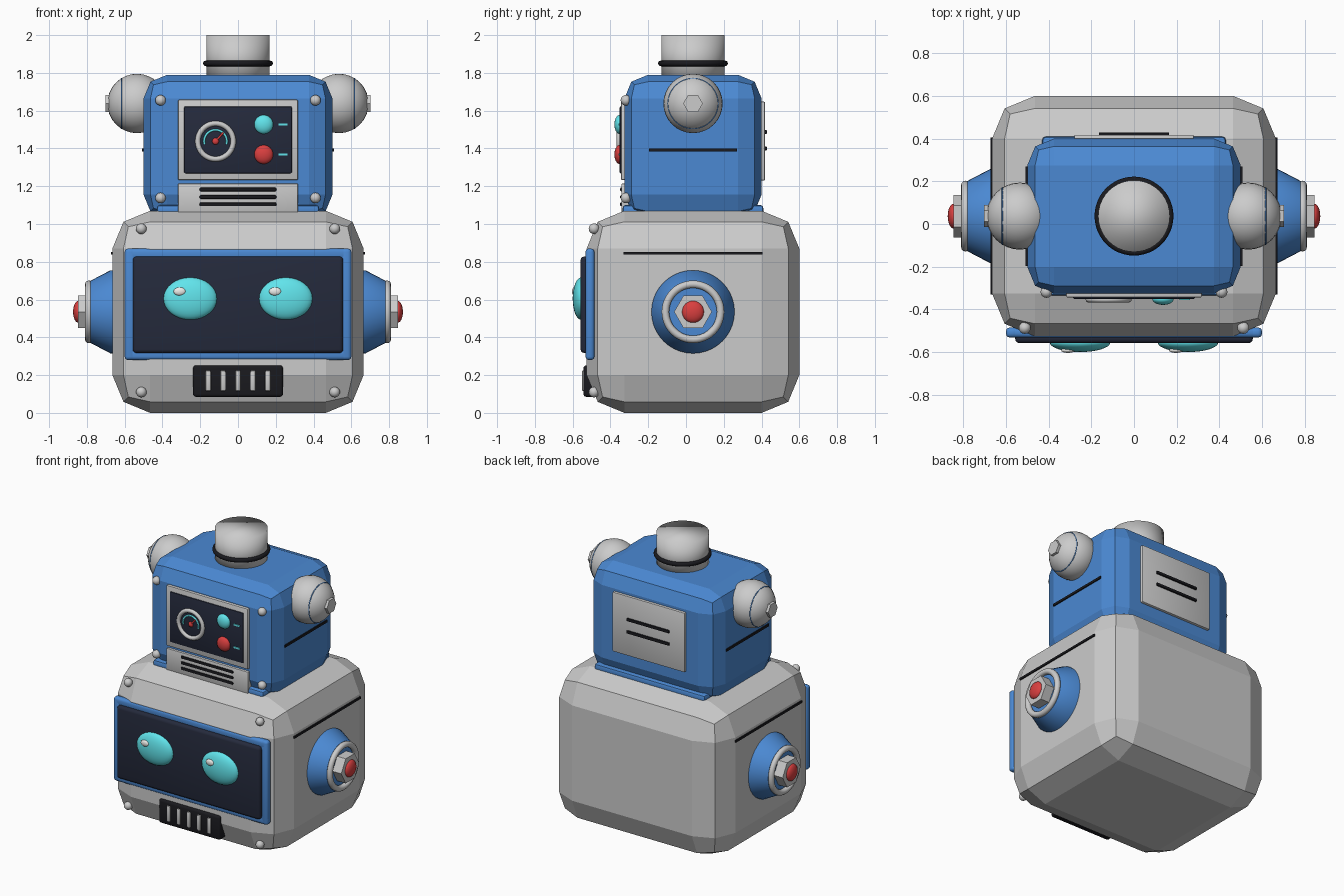
import bpy, bmesh, math
from mathutils import Vector, Matrix

if "Cube" in bpy.data.objects:
    bpy.data.objects.remove(bpy.data.objects["Cube"])

CY = 0.037  # shared centre line in y


def material(name, rgb):
    m = bpy.data.materials.new(name)
    m.diffuse_color = (*rgb, 1)
    m.use_nodes = True
    m.node_tree.nodes["Principled BSDF"].inputs["Base Color"].default_value = m.diffuse_color
    return m


BLUE = material("blue", (0.07, 0.25, 0.65))
NAVY = material("navy", (0.018, 0.023, 0.045))
BLACK = material("black", (0.01, 0.01, 0.013))
TEAL = material("teal", (0.12, 0.78, 0.84))
RED = material("red", (0.7, 0.05, 0.05))
WHITE = material("white", (0.85, 0.85, 0.82))


def finish(name, bm, mat=None, angle=None):
    bmesh.ops.recalc_face_normals(bm, faces=bm.faces)
    me = bpy.data.meshes.new(name)
    if angle:
        for f in bm.faces:
            f.smooth = True
    bm.to_mesh(me)
    bm.free()
    if angle:
        me.set_sharp_from_angle(angle=math.radians(angle))
    if mat:
        me.materials.append(mat)
    ob = bpy.data.objects.new(name, me)
    bpy.context.collection.objects.link(ob)
    return ob


def box(name, x, y, z, mat=None, bevel=0, seg=2, angle=None):
    bm = bmesh.new()
    bmesh.ops.create_cube(bm, size=1)
    for v in bm.verts:
        v.co = [lo + (c + 0.5) * (hi - lo) for c, (lo, hi) in zip(v.co, (x, y, z))]
    if bevel:
        bmesh.ops.bevel(bm, geom=bm.edges[:], offset=bevel, segments=seg,
                        profile=0.5, affect='EDGES', clamp_overlap=True)
    return finish(name, bm, mat, angle)


def ball(name, loc, radii, mat=None, u=32, v=16):
    bm = bmesh.new()
    bmesh.ops.create_uvsphere(bm, u_segments=u, v_segments=v, radius=1,
                              matrix=Matrix.Translation(loc) @ Matrix.Diagonal((*radii, 1)))
    return finish(name, bm, mat, 180)


def lathe(name, pts, loc, axis, mat=None, n=40, closed=False, angle=35):
    """Revolve (radius, height) points around an axis."""
    bm = bmesh.new()
    rot = Vector((0, 0, 1)).rotation_difference(Vector(axis))
    rings = []
    for i in range(n):
        a = math.pi / 2 + math.tau * i / n
        rings.append([bm.verts.new(Vector(loc) + rot @ Vector((r * math.cos(a), r * math.sin(a), h)))
                      for r, h in pts])
    k = len(pts)
    for i in range(n):
        p, q = rings[i], rings[(i + 1) % n]
        for j in range(k if closed else k - 1):
            bm.faces.new((p[j], q[j], q[(j + 1) % k], p[(j + 1) % k]))
    if not closed:
        bm.faces.new([r[0] for r in rings])
        bm.faces.new([r[-1] for r in rings])
    return finish(name, bm, mat, angle)


def ring(name, major, minor, loc, axis, mat=None, n=48):
    pts = [(major + minor * math.cos(math.tau * i / 12), minor * math.sin(math.tau * i / 12))
           for i in range(12)]
    return lathe(name, pts, loc, axis, mat, n, True, 180)


def wire(name, pts, depth, mat):
    cu = bpy.data.curves.new(name, 'CURVE')
    cu.dimensions = '3D'
    cu.bevel_depth = depth
    cu.use_fill_caps = True
    sp = cu.splines.new('POLY')
    sp.points.add(len(pts) - 1)
    for p, co in zip(sp.points, pts):
        p.co = (*co, 1)
    cu.materials.append(mat)
    ob = bpy.data.objects.new(name, cu)
    bpy.context.collection.objects.link(ob)


# Main shells
box("lower_shell", (-0.665, 0.665), (-0.526, 0.6), (0, 1.07), None, 0.2)
box("upper_shell", (-0.5, 0.5), (-0.326, 0.4), (1.03, 1.79), BLUE, 0.125)
box("waist_collar", (-0.43, 0.43), (-0.335, 0.409), (1.045, 1.1), BLUE, 0.015, 2, 40)

# Face screen and its frame
box("face_screen", (-0.557, 0.557), (-0.558, -0.45), (0.317, 0.828), NAVY, 0.02, 3, 40)
for s in (-1, 1):
    box("screen_frame_side", sorted((s * 0.54, s * 0.6)), (-0.532, -0.485), (0.28, 0.87), BLUE, 0.018, 3, 40)
for z in (0.28, 0.81):
    box("screen_frame_bar", (-0.6, 0.6), (-0.532, -0.485), (z, z + 0.06), BLUE, 0.018, 3, 40)

# Eyes with highlights
for s in (-1, 1):
    x = s * 0.253
    ball("eye", (x, -0.555, 0.605), (0.142, 0.045, 0.112), TEAL)
    ball("eye_highlight", (x - 0.056, -0.592, 0.643), (0.033, 0.012, 0.022), WHITE, 16, 8)

# Lower vent
box("vent_plate", (-0.238, 0.238), (-0.543, -0.44), (0.085, 0.252), BLACK, 0.015, 3, 40)
for i in range(-2, 3):
    x = i * 0.079
    box("vent_bar", (x - 0.014, x + 0.014), (-0.551, -0.53), (0.115, 0.225), None, 0.008, 2, 40)

# Details repeated on both sides
for s in (-1, 1):
    ax = (s, 0, 0)
    # Ear pods
    ear = (0, CY, 0.535)
    lathe("ear_cone", [(0.22, 0.62), (0.22, 0.675), (0.165, 0.78)], ear, ax, BLUE)
    ring("ear_ring", 0.146, 0.02, (s * 0.79, CY, 0.535), ax)
    lathe("ear_nut", [(0.1, 0.76), (0.1, 0.847)], ear, ax, None, 6)
    ball("ear_button", (s * 0.845, CY, 0.535), (0.028, 0.058, 0.058), RED)
    # Shoulders
    sh = (0, CY, 1.638)
    ball("shoulder_ball", (s * 0.535, CY, 1.638), (0.157,) * 3)
    ring("shoulder_band", 0.1325, 0.003, (s * 0.617, CY, 1.638), ax, BLUE)
    lathe("shoulder_nut", [(0.052, 0.66), (0.052, 0.702)], sh, ax, None, 6)
    # Side seams
    box("lower_seam", sorted((s * 0.65, s * 0.673)), (-0.33, 0.405), (0.838, 0.853), BLACK)
    box("upper_seam", sorted((s * 0.49, s * 0.508)), (-0.197, 0.27), (1.383, 1.399), BLACK)
    # Rivets
    for z in (0.11, 0.975):
        ball("lower_rivet", (s * 0.512, -0.487, z), (0.028,) * 3, None, 16, 10)
    for z in (1.138, 1.655):
        ball("upper_rivet", (s * 0.41, -0.318, z), (0.028,) * 3, None, 16, 10)

# Chest panel
box("chest_panel", (-0.318, 0.318), (-0.345, -0.3), (1.232, 1.658), None, 0.008, 2, 40)
box("chest_screen", (-0.286, 0.286), (-0.352, -0.32), (1.268, 1.623), NAVY, 0.008, 2, 40)
gx, gz = -0.119, 1.438
ring("gauge_rim", 0.094, 0.014, (gx, -0.354, gz), (0, -1, 0))
arc = [math.radians(-15 + 210 * i / 24) for i in range(25)]
wire("gauge_arc", [(gx + 0.06 * math.cos(a), -0.354, gz + 0.06 * math.sin(a)) for a in arc], 0.006, TEAL)
wire("gauge_needle", [(gx, -0.357, gz), (gx + 0.042, -0.357, gz + 0.046)], 0.005, RED)
ball("gauge_hub", (gx, -0.354, gz), (0.018, 0.012, 0.018), RED, 16, 8)
for z, m in ((1.527, TEAL), (1.368, RED)):
    ball("chest_button", (0.136, -0.352, z), (0.05, 0.027, 0.05), m)
    box("button_mark", (0.214, 0.262), (-0.357, -0.345), (z - 0.006, z + 0.006), TEAL)

# Chest grille
box("chest_grille", (-0.318, 0.318), (-0.342, -0.24), (1.06, 1.214), None, 0.006, 2, 40)
for z in (1.104, 1.143, 1.183):
    box("grille_slot", (-0.203, 0.203), (-0.349, -0.33), (z - 0.01, z + 0.01), BLACK, 0.006, 2, 40)

# Back hatch
box("back_hatch", (-0.28, 0.28), (0.38, 0.418), (1.23, 1.648), None, 0.006, 2, 40)
for z in (1.4, 1.487):
    box("hatch_slot", (-0.165, 0.165), (0.405, 0.429), (z - 0.01, z + 0.01), BLACK, 0.005, 2, 40)

# Neck post with seal
lathe("neck_post", [(0.168, 1.75), (0.168, 2.0)], (0, CY, 0), (0, 0, 1), None, 40, False, 180)
ring("neck_seal", 0.17, 0.015, (0, CY, 1.85), (0, 0, 1), BLACK)
